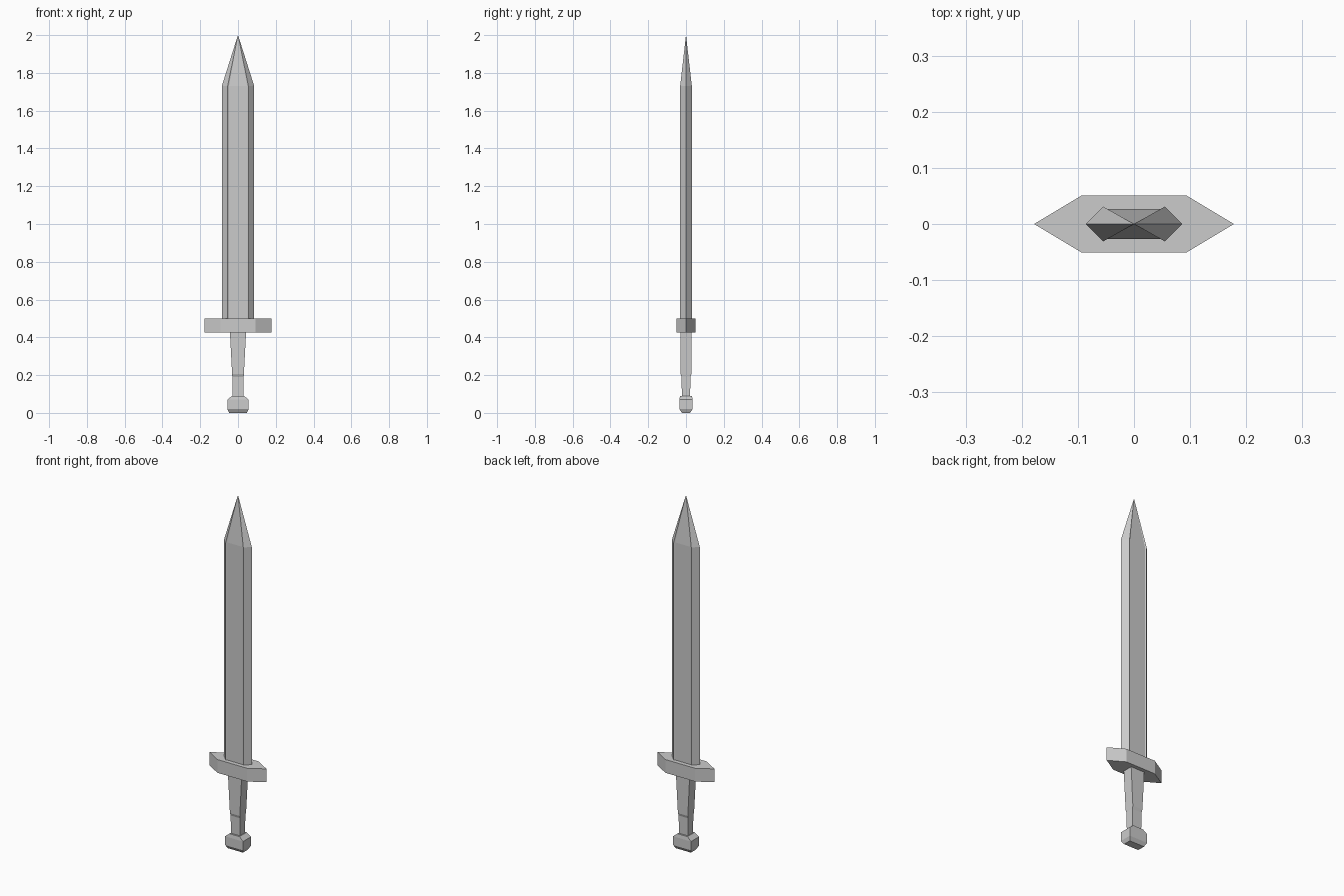
import bpy, bmesh

if "Cube" in bpy.data.objects:
    bpy.data.objects.remove(bpy.data.objects["Cube"])


def loft(name, rings, smooth=False):
    """Skin a stack of (z, outline) rings and cap both ends."""
    bm = bmesh.new()
    loops = [[bm.verts.new((x, y, z)) for x, y in pts] for z, pts in rings]
    for a, b in zip(loops, loops[1:]):
        n = len(a)
        for i in range(n):
            j = (i + 1) % n
            bm.faces.new((a[i], a[j], b[j], b[i]))
    bm.faces.new(loops[0][::-1])
    bm.faces.new(loops[-1])
    bmesh.ops.remove_doubles(bm, verts=bm.verts, dist=1e-5)
    bmesh.ops.recalc_face_normals(bm, faces=bm.faces)
    mesh = bpy.data.meshes.new(name)
    bm.to_mesh(mesh)
    bm.free()
    ob = bpy.data.objects.new(name, mesh)
    bpy.context.collection.objects.link(ob)
    return ob


def mirrored(quarter):
    """Mirror a +x, +y outline (starting on the x axis) into all quadrants."""
    edge, rest = quarter[0], quarter[1:]
    left = [(-x, y) for x, y in reversed(rest)]
    back = [(x, -y) for x, y in rest + left]
    return [edge] + rest + left + [(-edge[0], 0)] + back[::-1]


def rect(w, d):
    return [(w, -d), (w, d), (-w, d), (-w, -d)]


# blade: bevelled edges with a shallow sunken centre, tapering to a point
section = mirrored([(0.086, 0), (0.055, 0.031), (0.048, 0.027)])


def scaled(s):
    return [(x * s, y * s) for x, y in section]


loft("blade", [(0.49, section), (1.73, section), (2.0, scaled(0.002))])

# crossguard: stretched hexagon
guard = mirrored([(0.178, 0), (0.093, 0.051)])
loft("crossguard", [(0.425, guard), (0.5, guard)])

# grip: narrows toward the pommel
loft("grip", [(0.07, rect(0.028, 0.022)), (0.19, rect(0.030, 0.023)),
              (0.205, rect(0.031, 0.028)), (0.43, rect(0.043, 0.029))])

# pommel: block with chamfered top and bottom
loft("pommel", [(0.0, rect(0.046, 0.022)), (0.02, rect(0.056, 0.035)),
                (0.07, rect(0.056, 0.035)), (0.09, rect(0.032, 0.032))])
